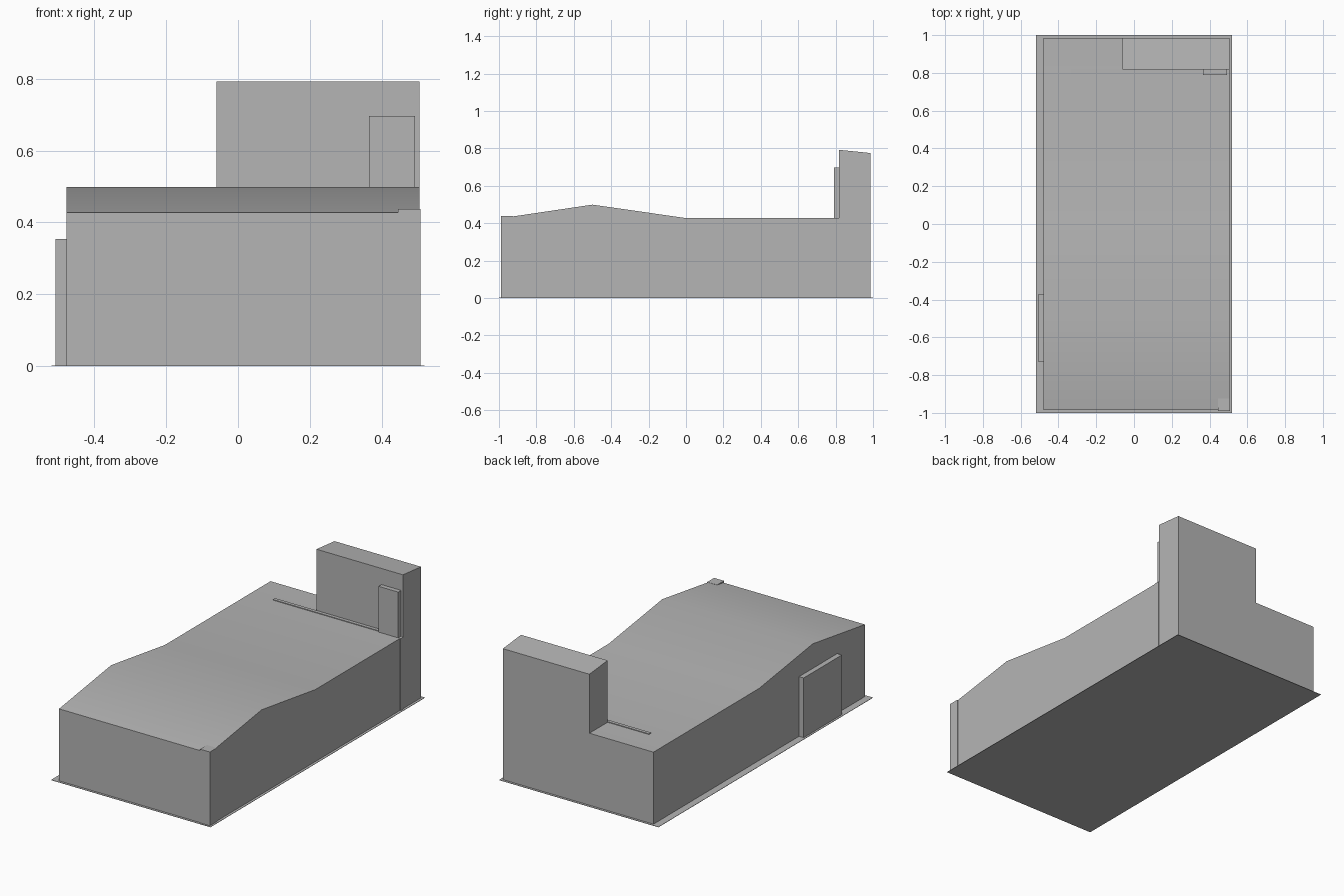
import bpy, bmesh, math

if "Cube" in bpy.data.objects:
    bpy.data.objects.remove(bpy.data.objects["Cube"])

grey = bpy.data.materials.new("warehouse grey")
grey.diffuse_color = (0.46, 0.46, 0.46, 1)
grey.use_nodes = True
grey.node_tree.nodes["Principled BSDF"].inputs["Base Color"].default_value = grey.diffuse_color


def extrude_profile(name, profile, x0, x1):
    """Extrude a (y, z) side profile from x0 to x1."""
    bm = bmesh.new()
    face = bm.faces.new([bm.verts.new((x0, y, z)) for y, z in profile])
    out = bmesh.ops.extrude_face_region(bm, geom=[face])["geom"]
    moved = [v for v in out if isinstance(v, bmesh.types.BMVert)]
    bmesh.ops.translate(bm, verts=moved, vec=(x1 - x0, 0, 0))
    bmesh.ops.recalc_face_normals(bm, faces=bm.faces)
    mesh = bpy.data.meshes.new(name)
    bm.to_mesh(mesh)
    bm.free()
    mesh.materials.append(grey)
    obj = bpy.data.objects.new(name, mesh)
    bpy.context.collection.objects.link(obj)
    return obj


def box(name, x0, x1, y0, y1, z0, z1):
    return extrude_profile(name, [(y0, z0), (y1, z0), (y1, z1), (y0, z1)], x0, x1)


# thin ground slab under the building
box("base_plate", -0.52, 0.52, -1, 1, 0, 0.002)

# main hall with a ridge in the front half of the roof
hall = extrude_profile("main_hall", [(-0.986, 0.002), (0.986, 0.002), (0.986, 0.427),
                       (0, 0.427), (-0.5, 0.499), (-0.986, 0.427)], -0.478, 0.505)
bpy.context.view_layer.objects.active = hall
hall.select_set(True)
bpy.ops.object.shade_smooth_by_angle(angle=math.radians(30))

# raised block at the back, its roof falling gently backwards
extrude_profile("rear_block", [(0.817, 0.427), (0.986, 0.427), (0.986, 0.775),
                (0.817, 0.792)], -0.06, 0.505)
box("front_panel", 0.365, 0.493, 0.79, 0.817, 0.427, 0.697)

# shallow annex on the left wall
box("side_annex", -0.508, -0.478, -0.728, -0.372, 0.002, 0.354)

# slim trims: corner post, wall strip and roof ledge
box("corner_post", 0.445, 0.509, -0.989, -0.925, 0.002, 0.437)
box("wall_strip", 0.5, 0.509, 0.79, 0.817, 0.002, 0.427)
box("roof_ledge", -0.33, 0.365, 0.797, 0.817, 0.425, 0.431)
